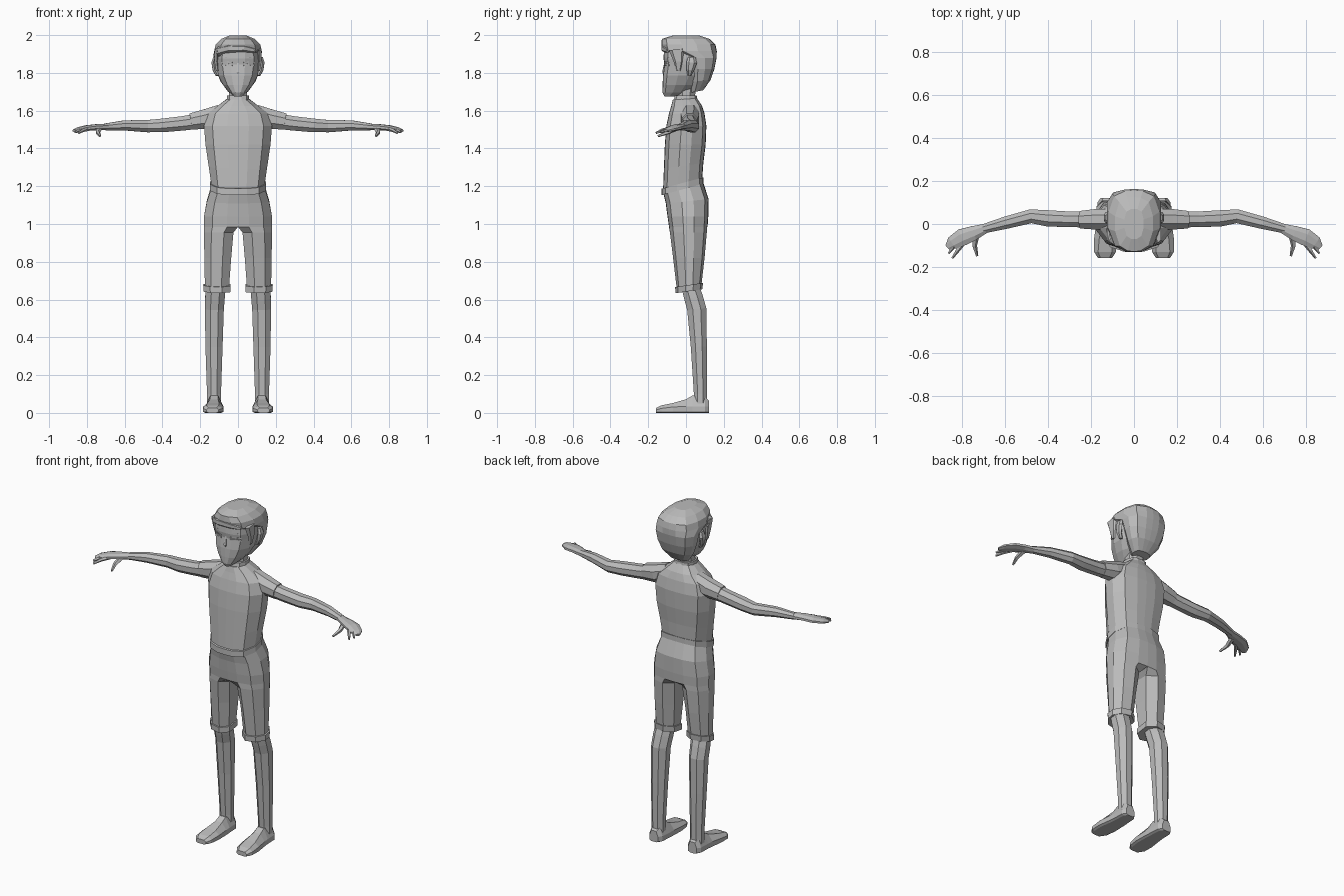
import bpy, bmesh, math
from mathutils import Vector

grey = bpy.data.materials.new("plain_grey")
grey.diffuse_color = (0.5, 0.5, 0.5, 1)


def finish(name, rings, mirror=True, cut_centre=False):
    """Bridge rings of points into a closed flat-shaded skin."""
    bm = bmesh.new()
    vs = [[bm.verts.new(p) for p in r] for r in rings]
    n = len(vs[0])
    for a, b in zip(vs, vs[1:]):
        for i in range(n):
            j = (i + 1) % n
            bm.faces.new((a[i], a[j], b[j], b[i]))
    bm.faces.new(vs[0])
    bm.faces.new(vs[-1])
    bmesh.ops.recalc_face_normals(bm, faces=bm.faces)
    if cut_centre:
        inner = [f for f in bm.faces if all(abs(v.co.x) < 1e-4 for v in f.verts)]
        bmesh.ops.delete(bm, geom=inner, context='FACES')
    me = bpy.data.meshes.new(name)
    bm.to_mesh(me)
    bm.free()
    me.materials.append(grey)
    ob = bpy.data.objects.new(name, me)
    bpy.context.collection.objects.link(ob)
    if mirror:
        ob.modifiers.new("mirror", 'MIRROR')
    return ob


def half(name, rows, tilt=0.0, front=0.75):
    """Half body; rows are (z, inner x, outer x, front y, back y, inner squareness[, tilt])."""
    rings = []
    for z, xi, xo, yf, yb, ri, *t in rows:
        k = t[0] if t else tilt
        cy, hy = (yf + yb) / 2, (yb - yf) / 2
        prof = [(0, -ri), (.32, -.98), (front, -.8), (1, -.25),
                (1, .3), (.78, .82), (.35, .98), (0, ri)]
        rings.append([(xi + (xo - xi) * fx, cy + hy * fy, z + k * (cy + hy * fy))
                      for fx, fy in prof])
    return finish(name, rings, cut_centre=True)


def tube(name, rows, n=6, mirror=True):
    """Limb along a path; rows are (x, y, z, half width, half height)."""
    pts = [Vector(r[:3]) for r in rows]
    rings = []
    for i, (p, r) in enumerate(zip(pts, rows)):
        t = (pts[min(i + 1, len(pts) - 1)] - pts[max(i - 1, 0)]).normalized()
        side = Vector((1, 0, 0)) if abs(t.z) > .8 else Vector((0, 0, 1)).cross(t).normalized()
        up = t.cross(side).normalized()
        rings.append([p + side * r[3] * math.cos(a) + up * r[4] * math.sin(a)
                      for a in (math.tau * (k + .5) / n for k in range(n))])
    return finish(name, rings, mirror)


# Shirt, belt and shorts
half("shirt", [
    (1.20, 0, .138, -.122, .085, 1, .3),
    (1.31, 0, .155, -.117, .092, 1, .15),
    (1.42, 0, .172, -.112, .104, 1, 0),
    (1.52, 0, .180, -.104, .108, 1, 0),
    (1.585, 0, .160, -.090, .098, 1, 0),
    (1.625, 0, .108, -.078, .085, 1, 0),
    (1.665, 0, .055, -.070, .055, 1, .1)])
half("waistband", [
    (1.188, 0, .147, -.130, .092, 1), (1.222, 0, .147, -.130, .092, 1)], tilt=.27)
half("shorts", [
    (1.205, 0, .140, -.122, .088, 1, .27),
    (1.12, 0, .165, -.107, .120, 1, .1),
    (1.04, 0, .180, -.098, .118, 1, 0),
    (.985, 0, .180, -.090, .114, 1, 0),
    (.955, .024, .180, -.087, .112, .6, 0),
    (.82, .036, .178, -.070, .100, .5, 0),
    (.66, .048, .175, -.050, .082, .5, .1)])
half("shorts_cuff", [
    (.642, .040, .182, -.057, .088, .5), (.675, .040, .184, -.059, .092, .5)], tilt=.15)

# Lower legs and shoes
tube("lower_leg", [
    (.118, .022, .67, .056, .050), (.122, .040, .61, .056, .054),
    (.125, .057, .55, .054, .055), (.127, .068, .35, .049, .046),
    (.127, .076, .10, .040, .037), (.127, .076, .05, .040, .037)], 8)


def shoe_ring(y, x0, x1, top, inset):
    return [(x0, y, .006), (x0 + .012, y, 0), (x1 - .012, y, 0), (x1, y, .006),
            (x1, y, min(.035, top * .6)), (x1 - inset, y, top),
            (x0 + inset, y, top), (x0, y, min(.035, top * .6))]


finish("shoe", [shoe_ring(*r) for r in [
    (.122, .100, .155, .065, .012), (.100, .084, .170, .082, .018),
    (.035, .080, .172, .092, .026), (.0, .078, .176, .072, .028),
    (-.070, .076, .186, .052, .024), (-.130, .084, .185, .040, .018),
    (-.158, .102, .168, .026, .012)]])

# Sleeves, arms and hands
tube("sleeve", [
    (.09, .022, 1.585, .050, .052), (.17, .022, 1.556, .052, .056),
    (.25, .020, 1.542, .044, .047)], 8)
tube("arm", [
    (.20, .020, 1.545, .040, .044), (.30, .022, 1.532, .039, .041),
    (.40, .026, 1.522, .041, .039), (.48, .036, 1.518, .035, .035),
    (.60, .005, 1.522, .031, .029), (.70, -.022, 1.514, .023, .020)], 8)
tube("hand", [
    (.69, -.020, 1.514, .024, .019), (.745, -.042, 1.513, .036, .017),
    (.80, -.062, 1.508, .043, .016), (.845, -.088, 1.500, .034, .012),
    (.868, -.108, 1.494, .014, .007)], 8)
tube("thumb", [
    (.735, -.050, 1.505, .017, .013), (.742, -.100, 1.484, .012, .011),
    (.730, -.148, 1.465, .006, .006)], 5)
for i, (x, y, z) in enumerate([(.845, -.158, 1.482), (.862, -.136, 1.486)]):
    tube("finger", [
        (.790 + .02 * i, -.080, 1.505, .013, .012),
        (.820 + .02 * i, -.122 + .015 * i, 1.497, .010, .010),
        (x, y, z, .005, .006)], 5)

# Neck and collar
tube("neck", [(0, .0, 1.63, .056, .052), (0, .0, 1.67, .052, .050),
              (0, .008, 1.76, .055, .055)], 8, mirror=False)
half("collar", [(1.655, 0, .060, -.066, .060, .95),
                (1.680, 0, .058, -.060, .058, .95)])

# Face
half("face", [
    (1.675, 0, .020, -.114, -.050, 1, .0),
    (1.695, 0, .044, -.124, .020, 1),
    (1.735, 0, .078, -.124, .060, 1),
    (1.785, 0, .104, -.122, .090, 1),
    (1.845, 0, .115, -.114, .100, 1),
    (1.875, 0, .117, -.119, .100, 1),
    (1.930, 0, .112, -.116, .100, 1)], front=.72)
tube("nose", [(0, -.112, 1.855, .006, .004), (0, -.122, 1.805, .010, .006),
              (0, -.120, 1.795, .007, .004)], 4, mirror=False)
for name, z, h in (("eyebrow", 1.882, .004), ("upper_eyelid", 1.858, .003),
                   ("eye", 1.846, .006)):
    tube(name, [(.030, -.115, z - h, .003, h), (.058, -.107, z, .004, h),
                (.086, -.090, z - h, .003, h)], 4)
tube("ear", [(.108, .018, 1.785, .012, .010), (.124, .022, 1.815, .012, .020),
             (.130, .030, 1.855, .012, .028), (.122, .030, 1.885, .010, .018)], 6)

# Hair: nape, temples, overhanging crown and swept fringe
half("hair", [
    (1.690, 0, .052, .020, .092, 1, .2),
    (1.750, 0, .094, .020, .130, 1, .1),
    (1.820, 0, .116, .010, .150, 1),
    (1.880, 0, .125, -.010, .162, 1),
    (1.915, 0, .126, -.122, .163, 1),
    (1.950, 0, .118, -.130, .156, 1),
    (1.980, 0, .088, -.128, .125, 1),
    (1.998, 0, .045, -.070, .070, 1)])
tube("sideburn", [(.109, -.040, 1.810, .009, .012), (.116, -.040, 1.860, .011, .026),
                  (.114, -.048, 1.925, .014, .045)], 5)
tube("fringe", [(.085, -.092, 1.918, .016, .014), (.030, -.117, 1.930, .016, .020),
                (-.045, -.113, 1.930, .019, .023), (-.100, -.070, 1.915, .022, .026),
                (-.122, -.020, 1.890, .010, .014)], 6, mirror=False)
